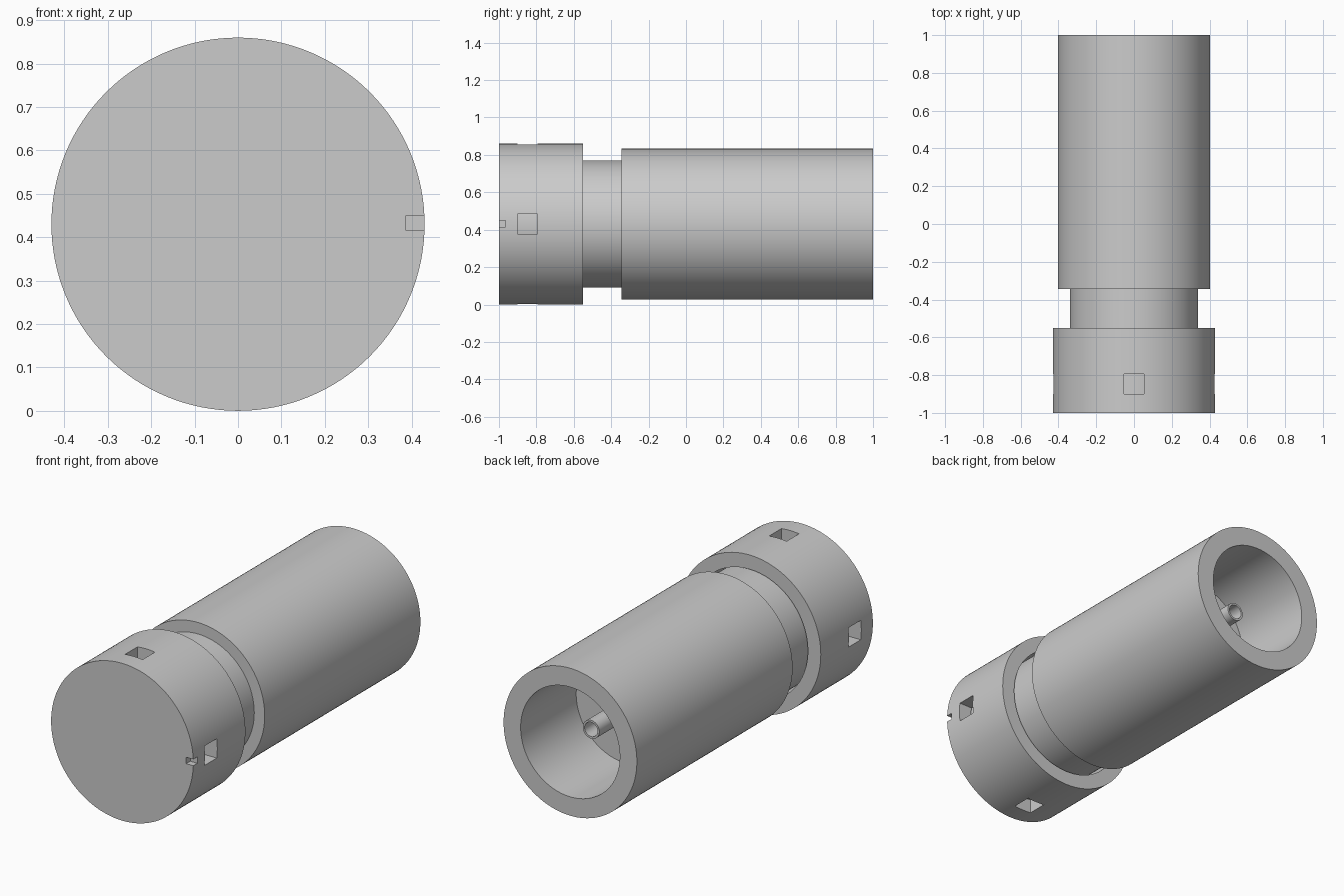
import bpy, bmesh, math
from mathutils import Matrix, Vector

if "Cube" in bpy.data.objects:
    bpy.data.objects.remove(bpy.data.objects["Cube"])

AXIS_Z = 0.43
SEGMENTS = 128


def make_object(name, bm):
    bmesh.ops.remove_doubles(bm, verts=bm.verts, dist=1e-5)
    bmesh.ops.recalc_face_normals(bm, faces=bm.faces)
    mesh = bpy.data.meshes.new(name)
    bm.to_mesh(mesh)
    bm.free()
    obj = bpy.data.objects.new(name, mesh)
    bpy.context.collection.objects.link(obj)
    return obj


def lathe(name, profile, closed=False):
    """Revolve (radius, y) points about the long axis."""
    bm = bmesh.new()
    verts = [bm.verts.new((r, y, AXIS_Z)) for r, y in profile]
    pairs = list(zip(verts, verts[1:]))
    if closed:
        pairs.append((verts[-1], verts[0]))
    edges = [bm.edges.new(p) for p in pairs]
    bmesh.ops.spin(bm, geom=verts + edges, cent=(0, 0, AXIS_Z), axis=(0, 1, 0),
                   angle=math.tau, steps=SEGMENTS, use_merge=True)
    return make_object(name, bm)


def add_box(bm, lo, hi, angle=0):
    """Box in axis-centred coordinates, turned about the long axis."""
    lo, hi = Vector(lo), Vector(hi)
    m = (Matrix.Translation((0, 0, AXIS_Z)) @ Matrix.Rotation(angle, 4, 'Y')
         @ Matrix.Translation((lo + hi) / 2) @ Matrix.Diagonal((*(hi - lo), 1)))
    bmesh.ops.create_cube(bm, size=1, matrix=m)


def smooth(obj):
    bpy.ops.object.select_all(action='DESELECT')
    obj.select_set(True)
    bpy.context.view_layer.objects.active = obj
    bpy.ops.object.shade_smooth_by_angle(angle=math.radians(30))


# Main barrel with its narrow neck and open socket at the back
barrel = lathe("barrel", [(0, -0.93), (0.34, -0.93), (0.34, -0.345), (0.403, -0.345),
                          (0.403, 1), (0.30, 1), (0.30, 0.52), (0, 0.52)])

# Hollow contact pin standing on the socket floor
pin = lathe("contact_pin", [(0.05, 0.52), (0.05, 0.82), (0.039, 0.82), (0.039, 0.52)],
            closed=True)

# End cap: a cup that fits loosely over the neck
cap = lathe("end_cap", [(0, -1), (0.43, -1), (0.43, -0.55), (0.352, -0.55),
                        (0.352, -0.93), (0, -0.93)])

# Four square windows and one small index notch in the cap
bm = bmesh.new()
for i in range(4):
    add_box(bm, (0.345, -0.9, -0.053), (0.5, -0.793, 0.053), i * math.pi / 2)
add_box(bm, (0.387, -1.05, -0.015), (0.5, -0.965, 0.02))
cutter = make_object("cap_cutter", bm)
cutter.hide_render = True
mod = cap.modifiers.new("windows", 'BOOLEAN')
mod.operation = 'DIFFERENCE'
mod.solver = 'EXACT'
mod.object = cutter
bpy.context.view_layer.objects.active = cap
bpy.ops.object.modifier_apply(modifier=mod.name)
bpy.data.objects.remove(cutter)

for part in (barrel, pin, cap):
    smooth(part)
